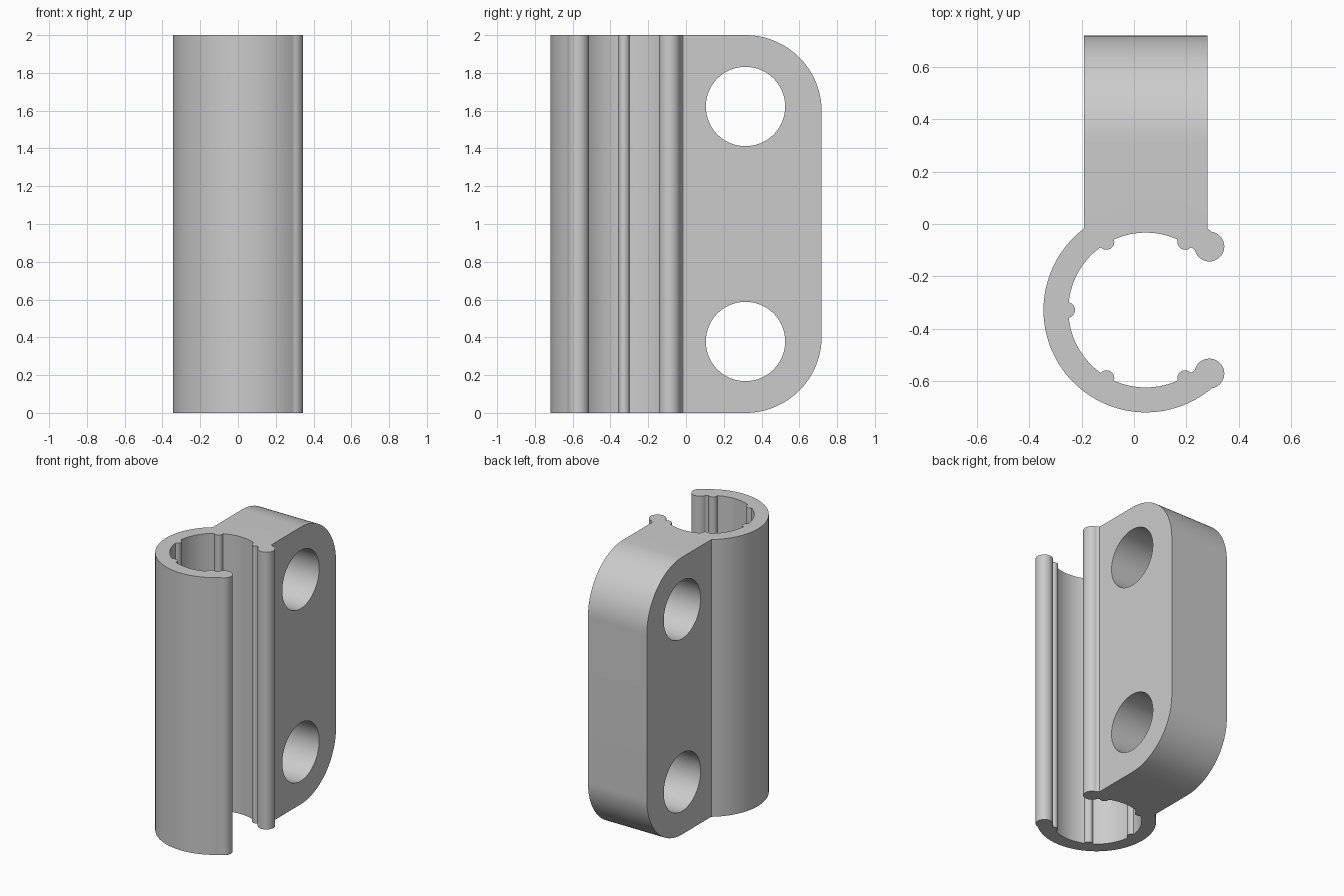
import bpy, bmesh
from math import sin, cos, acos, atan2, sqrt, radians, pi, tau
from mathutils import Matrix

if "Cube" in bpy.data.objects:
    bpy.data.objects.remove(bpy.data.objects["Cube"])

HEIGHT = 2.0
CX, CY = 0.045, -0.328           # clip axis
R_OUT, R_IN = 0.39, 0.295        # clip wall
R_MID = (R_OUT + R_IN) / 2
BEAD = 0.057                     # rounded lips at the opening
RIB, RIB_DIST = 0.03, 0.3        # small grip ribs inside
LIP = radians(45)
RIB_ANGLES = [radians(a) for a in (60, 120, 180)]

grey = bpy.data.materials.new("grey plastic")
grey.use_nodes = True
grey.diffuse_color = (0.6, 0.6, 0.6, 1)
grey.node_tree.nodes["Principled BSDF"].inputs["Base Color"].default_value = (0.6, 0.6, 0.6, 1)


def extrude(name, points, offset):
    """Solid made by sweeping a closed outline along an offset."""
    bm = bmesh.new()
    face = bm.faces.new([bm.verts.new(p) for p in points])
    top = bmesh.ops.extrude_face_region(bm, geom=[face], use_keep_orig=True)["geom"]
    bmesh.ops.translate(bm, vec=offset,
                        verts=[v for v in top if isinstance(v, bmesh.types.BMVert)])
    bmesh.ops.recalc_face_normals(bm, faces=bm.faces)
    return to_object(name, bm)


def to_object(name, bm):
    mesh = bpy.data.meshes.new(name)
    bm.to_mesh(mesh)
    bm.free()
    mesh.materials.append(grey)
    obj = bpy.data.objects.new(name, mesh)
    bpy.context.collection.objects.link(obj)
    return obj


def combine(target, tool, operation):
    """Apply a boolean and discard the tool object."""
    mod = target.modifiers.new("combine", 'BOOLEAN')
    mod.object, mod.operation, mod.solver = tool, operation, 'EXACT'
    bpy.context.view_layer.objects.active = target
    bpy.ops.object.modifier_apply(modifier=mod.name)
    bpy.data.objects.remove(tool)


def span(a, b, n):
    return [a + (b - a) * i / n for i in range(n + 1)]


def inner_radius(angle):
    """Inside wall radius, reduced where a rib bulges inward."""
    r = R_IN
    for a in RIB_ANGLES:
        d = angle - a
        root = RIB ** 2 - (RIB_DIST * sin(d)) ** 2
        if root > 0:
            r = min(r, RIB_DIST * cos(d) - sqrt(root))
    return r


def lip_meets(r):
    """Angle between the lip centre and where its circle meets radius r."""
    return acos((R_MID ** 2 + r ** 2 - BEAD ** 2) / (2 * R_MID * r))


# Clip: half section (outer wall, lip, inner wall), mirrored across its axis
d_out, d_in = lip_meets(R_OUT), lip_meets(R_IN)
phi_out = atan2(-R_OUT * sin(d_out), R_OUT * cos(d_out) - R_MID)
phi_in = atan2(-R_IN * sin(d_in), R_IN * cos(d_in) - R_MID) + tau
half = [(R_OUT * cos(a), R_OUT * sin(a)) for a in span(pi, LIP + d_out, 64)]
half += [(R_MID * cos(LIP) + BEAD * cos(LIP - p), R_MID * sin(LIP) + BEAD * sin(LIP - p))
         for p in span(phi_out, phi_in, 32)[1:-1]]
half += [(inner_radius(a) * cos(a), inner_radius(a) * sin(a))
         for a in span(LIP + d_in, pi, 250)]
section = half + [(x, -y) for x, y in reversed(half[1:-1])]
clip = extrude("clip_bracket", [(CX + x, CY + y, 0) for x, y in section], (0, 0, HEIGHT))

# Mounting block: side outline with two rounded back corners
X0, X1 = -0.19, 0.28
CORNER, CORNER_Y = 0.403, 0.315
outline = [(-0.03, 0)]
for z, start in ((CORNER, -pi / 2), (HEIGHT - CORNER, 0)):
    outline += [(CORNER_Y + CORNER * cos(a), z + CORNER * sin(a))
                for a in span(start, start + pi / 2, 32)]
outline.append((-0.03, HEIGHT))
block = extrude("mounting_block", [(X0, y, z) for y, z in outline], (X1 - X0, 0, 0))

# Two screw holes through the block
for z in (0.378, HEIGHT - 0.378):
    bm = bmesh.new()
    bmesh.ops.create_cone(bm, cap_ends=True, segments=96, radius1=0.21, radius2=0.21, depth=1,
                          matrix=Matrix.Translation((0, CORNER_Y, z)) @ Matrix.Rotation(pi / 2, 4, 'Y'))
    hole = to_object("hole_cutter", bm)
    hole.hide_render = True
    combine(block, hole, 'DIFFERENCE')

combine(clip, block, 'UNION')

# Smooth curved walls, crisp edges
bpy.ops.object.select_all(action='DESELECT')
clip.select_set(True)
bpy.context.view_layer.objects.active = clip
bpy.ops.object.shade_smooth_by_angle(angle=radians(30))
